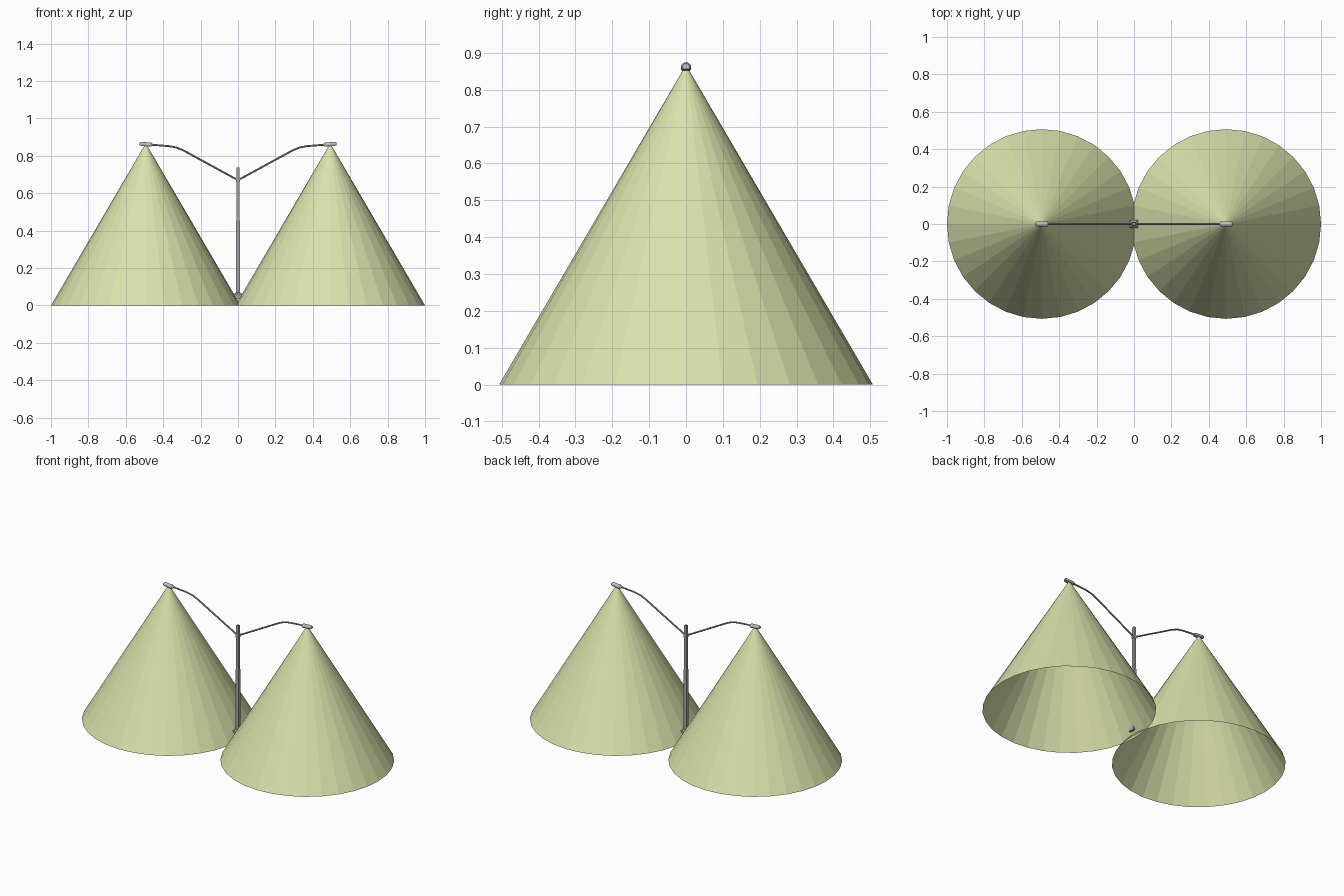
import bpy
import bmesh
from math import cos, sin, pi, radians
from mathutils import Vector, Matrix

cube = bpy.data.objects.get("Cube")
if cube:
    bpy.data.objects.remove(cube, do_unlink=True)


def material(name, rgb):
    m = bpy.data.materials.new(name)
    m.use_nodes = True
    m.diffuse_color = (*rgb, 1)
    bsdf = next(n for n in m.node_tree.nodes if n.type == 'BSDF_PRINCIPLED')
    bsdf.inputs["Base Color"].default_value = (*rgb, 1)
    return m


LIGHT = material("pale yellow light", (0.70, 0.76, 0.41))
METAL = material("grey metal", (0.38, 0.38, 0.40))
HEAD = material("light grey housing", (0.50, 0.50, 0.51))


def add_object(name, bm, mat):
    mesh = bpy.data.meshes.new(name)
    bm.to_mesh(mesh)
    bm.free()
    mesh.materials.append(mat)
    obj = bpy.data.objects.new(name, mesh)
    bpy.context.collection.objects.link(obj)
    return obj


def loft(name, rings, mat, cap=True):
    """Join rings of points with quads and close both ends."""
    bm = bmesh.new()
    loops = [[bm.verts.new(p) for p in ring] for ring in rings]
    n = len(loops[0])
    for a, b in zip(loops, loops[1:]):
        for i in range(n):
            j = (i + 1) % n
            bm.faces.new((a[i], a[j], b[j], b[i]))
    if cap:
        bm.faces.new(loops[0])
        bm.faces.new(loops[-1])
    bmesh.ops.recalc_face_normals(bm, faces=bm.faces)
    return add_object(name, bm, mat)


def square(r, z):
    return [(sx * r, sy * r, z) for sx, sy in ((-1, -1), (1, -1), (1, 1), (-1, 1))]


# Pole: plinth, slightly stouter lower shaft, slim upper shaft
loft("pole_base", [square(r, z) for r, z in
                   ((0.021, 0.035), (0.021, 0.062), (0.012, 0.07))], METAL)
loft("pole", [square(r, z) for r, z in
              ((0.010, 0.06), (0.010, 0.45), (0.0075, 0.47), (0.0075, 0.737))], METAL)
loft("arm_collar", [square(0.010, z) for z in (0.66, 0.685)], METAL)

for side, word in ((1, "left"), (-1, "right")):
    # Open cone of light
    bm = bmesh.new()
    bmesh.ops.create_cone(bm, cap_ends=False, segments=32, radius1=0.507,
                          radius2=0.003, depth=0.862,
                          matrix=Matrix.Translation((side * 0.493, 0, 0.431)))
    add_object(word + "_light_cone", bm, LIGHT)

    # Bent arm tube
    path = [Vector((x, 0, z)) for x, z in
            ((0, 0.67), (0.29, 0.828), (0.33, 0.845), (0.37, 0.852), (0.47, 0.86))]
    rings = []
    for i, p in enumerate(path):
        t = (path[min(i + 1, len(path) - 1)] - path[max(i - 1, 0)]).normalized()
        up = Vector((-t.z, 0, t.x))
        ring = []
        for k in range(8):
            a = k * pi / 4
            q = p + 0.005 * (cos(a) * up + sin(a) * Vector((0, 1, 0)))
            ring.append((side * q.x, q.y, q.z))
        rings.append(ring)
    loft(word + "_arm", rings, METAL)

    # Lamp housing: domed section with a flat underside, tilted upward
    tilt = Matrix.Rotation(radians(-4), 4, 'Y')
    rings = []
    for x, s in ((-0.035, 0.6), (-0.026, 1), (0.026, 1), (0.035, 0.7)):
        section = [(0.0138 * s * cos(a), 0.0138 * s * sin(a))
                   for a in (k * pi / 8 for k in range(9))]
        section = [(0.011 * s, -0.007 * s)] + section + [(-0.011 * s, -0.007 * s)]
        ring = []
        for y, z in section:
            q = tilt @ Vector((x, y, z)) + Vector((0.492, 0, 0.859))
            ring.append((side * q.x, q.y, q.z))
        rings.append(ring)
    loft(word + "_lamp_head", rings, HEAD)
